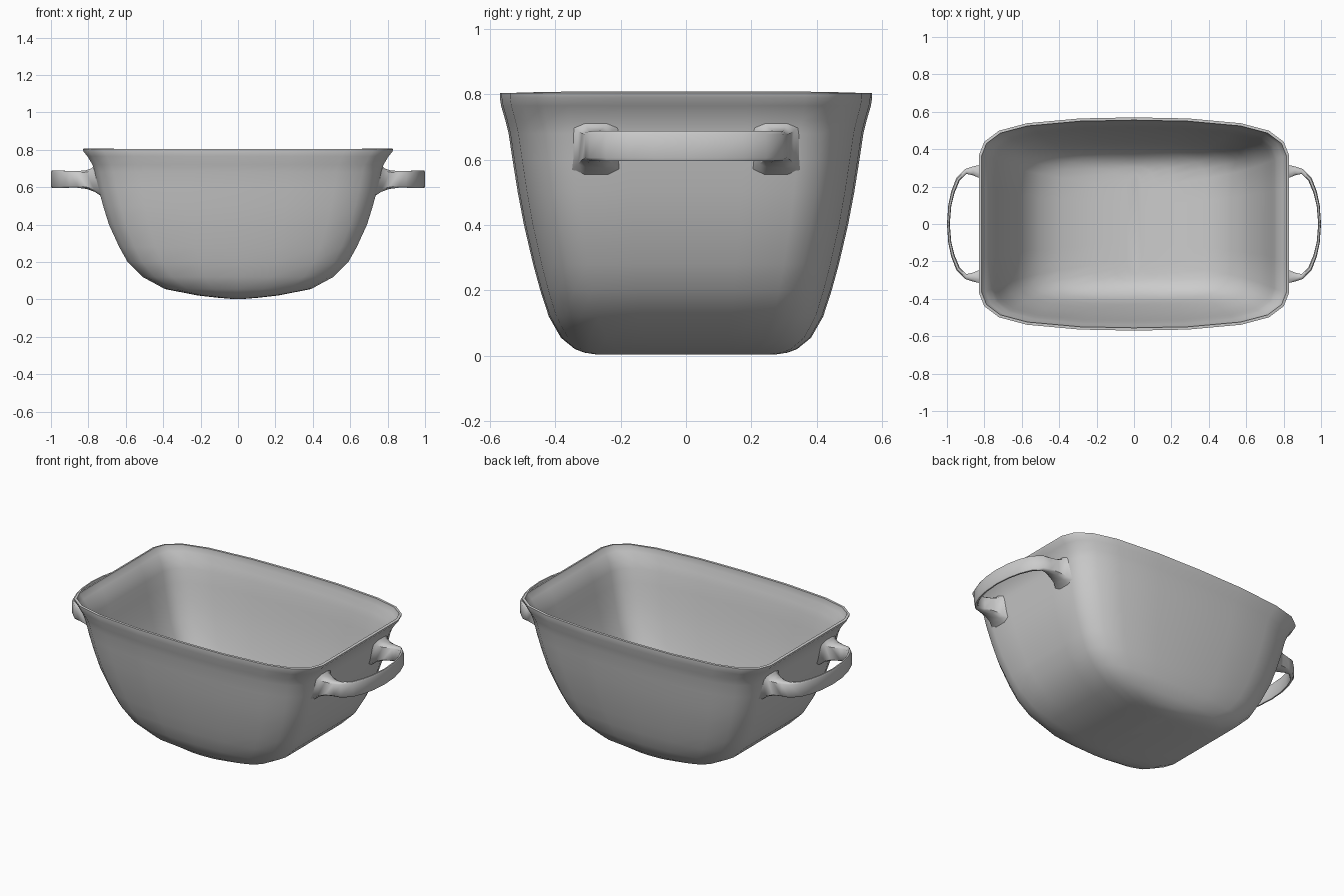
import bpy

if "Cube" in bpy.data.objects:
    bpy.data.objects.remove(bpy.data.objects["Cube"])

# basin levels: z, half length (x), half depth (y)
LEVELS = [(0.003, 0.04, 0.27), (0.009, 0.11, 0.31), (0.02, 0.21, 0.34), (0.055, 0.39, 0.383),
          (0.12, 0.51, 0.42), (0.2, 0.59, 0.446), (0.28, 0.635, 0.468), (0.4, 0.69, 0.496),
          (0.5, 0.721, 0.515), (0.6, 0.748, 0.531), (0.68, 0.765, 0.543), (0.72, 0.778, 0.553),
          (0.765, 0.805, 0.566), (0.79, 0.826, 0.57), (0.804, 0.83, 0.57)]
# one quarter of the plan outline, as fractions of the half sizes
QUARTER = [(1, 0), (1, 0.33), (1, 0.64), (0.965, 0.77), (0.87, 0.875), (0.69, 0.945),
           (0.35, 0.99), (0, 1)]
# handle strap, half: outer x, y, inner x, y, bottom z, top z, lean of x with height
STRAP = [(1.0, 0, 0.985, 0, 0.596, 0.688, 0), (0.993, 0.10, 0.977, 0.095, 0.596, 0.688, 0),
         (0.977, 0.175, 0.960, 0.165, 0.596, 0.688, 0), (0.95, 0.245, 0.933, 0.23, 0.596, 0.688, 0),
         (0.90, 0.295, 0.895, 0.268, 0.597, 0.687, 0), (0.86, 0.308, 0.86, 0.26, 0.597, 0.686, 0),
         (0.81, 0.318, 0.81, 0.24, 0.59, 0.69, 0.05), (0.775, 0.33, 0.775, 0.225, 0.575, 0.70, 0.15),
         (0.748, 0.35, 0.748, 0.20, 0.55, 0.72, 0.22)]
# strap cross-section: fraction inner to outer, fraction of height
SECTION = [(0, 0.1), (0.25, 0), (0.75, 0), (1, 0.1), (1, 0.9), (0.75, 1), (0.25, 1), (0, 0.9)]


def loft(name, rings, cap_end):
    n = len(rings[0])
    verts = [p for r in rings for p in r]
    faces = [(i * n + j, i * n + (j + 1) % n, (i + 1) * n + (j + 1) % n, (i + 1) * n + j)
             for i in range(len(rings) - 1) for j in range(n)]
    faces.append(tuple(reversed(range(n))))
    if cap_end:
        faces.append(tuple(range(len(verts) - n, len(verts))))
    mesh = bpy.data.meshes.new(name)
    mesh.from_pydata(verts, [], faces)
    obj = bpy.data.objects.new(name, mesh)
    bpy.context.collection.objects.link(obj)
    bpy.ops.object.select_all(action='DESELECT')
    obj.select_set(True)
    bpy.context.view_layer.objects.active = obj
    bpy.ops.object.mode_set(mode='EDIT')
    bpy.ops.mesh.select_all(action='SELECT')
    if cap_end:
        bpy.ops.mesh.normals_make_consistent(inside=False)
    bpy.ops.object.mode_set(mode='OBJECT')
    return obj


# basin: rounded outline lofted upwards, then given a thin wall
q = QUARTER
outline = (q + [(-x, y) for x, y in q[-2::-1]] + [(-x, -y) for x, y in q[1:]]
           + [(x, -y) for x, y in q[-2:0:-1]])
basin = loft("basin", [[(a * x, b * y, z) for x, y in outline] for z, a, b in LEVELS], False)
wall = basin.modifiers.new("wall", 'SOLIDIFY')
wall.thickness = 0.015
wall.offset = -1
bpy.ops.object.modifier_apply(modifier=wall.name)
bpy.ops.object.shade_smooth_by_angle(angle=0.9)


# handles: flat strap loops with flared roots
def strap_ring(station, sx, sy):
    xo, yo, xi, yi, z0, z1, lean = station
    ring = []
    for u, v in SECTION:
        z = z0 + (z1 - z0) * v
        x = xi + (xo - xi) * u + lean * (z - 0.635)
        ring.append((sx * x, sy * (yi + (yo - yi) * u), z))
    return ring


for name, side in (("right_handle", 1), ("left_handle", -1)):
    rings = [strap_ring(s, side, -1) for s in STRAP[:0:-1]] + [strap_ring(s, side, 1) for s in STRAP]
    loft(name, rings, True)
    bpy.ops.object.shade_smooth_by_angle(angle=0.9)
